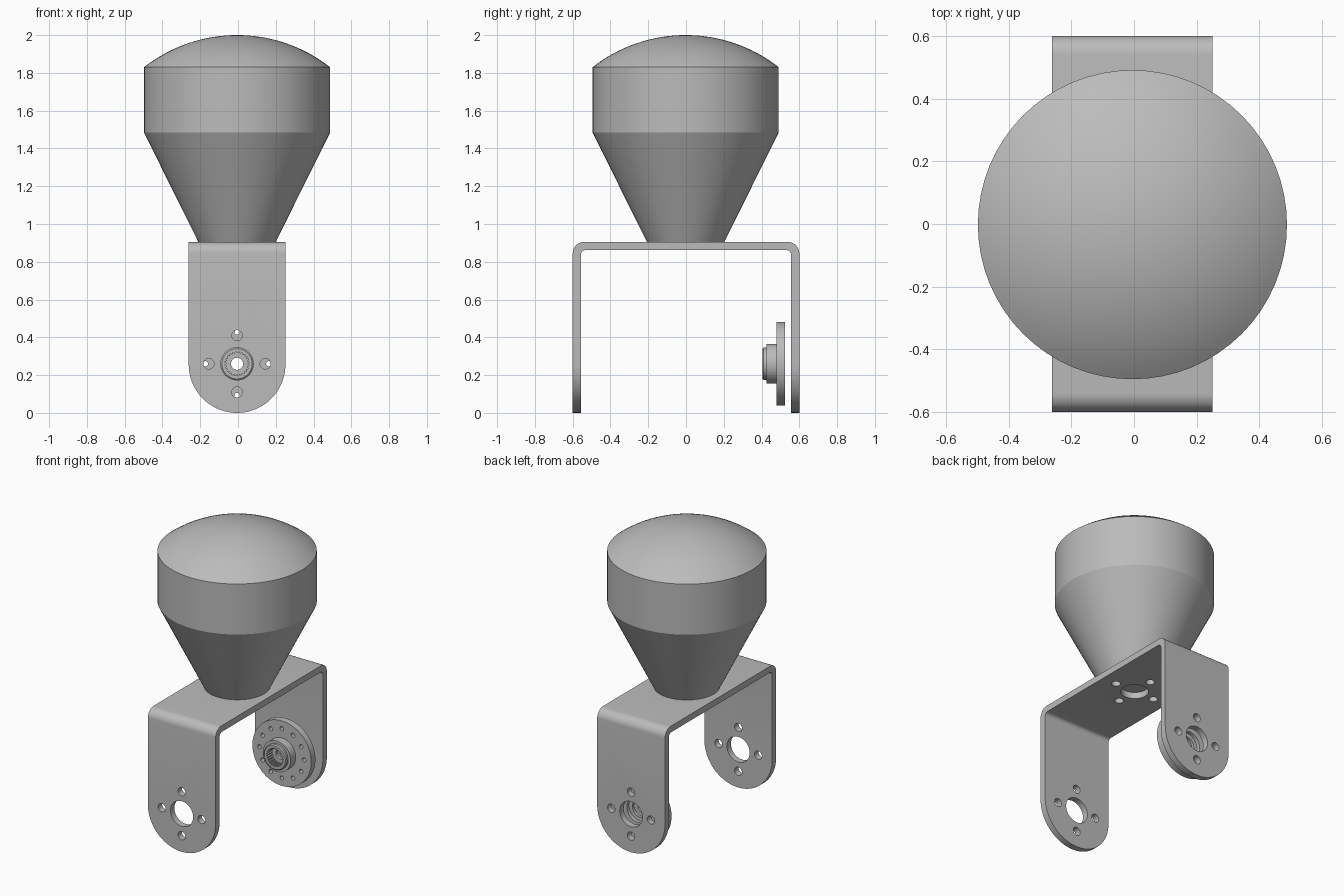
import bpy, bmesh, math
from mathutils import Matrix, Vector

cube = bpy.data.objects.get("Cube")
if cube:
    bpy.data.objects.remove(cube, do_unlink=True)

CX = -0.005            # shared centre line of all parts
PIVOT = 0.26           # height of the leg holes
HALF = 0.256           # half width of the bracket
TOP, SIDE, THICK = 0.905, 0.6, 0.043

metal = bpy.data.materials.new("plain_grey")
metal.use_nodes = True
grey = (0.5, 0.5, 0.5, 1)
metal.diffuse_color = grey
metal.node_tree.nodes["Principled BSDF"].inputs["Base Color"].default_value = grey


def finish(name, bm):
    bmesh.ops.recalc_face_normals(bm, faces=bm.faces)
    mesh = bpy.data.meshes.new(name)
    bm.to_mesh(mesh)
    bm.free()
    mesh.materials.append(metal)
    ob = bpy.data.objects.new(name, mesh)
    bpy.context.collection.objects.link(ob)
    return ob


def activate(ob):
    bpy.ops.object.select_all(action="DESELECT")
    ob.select_set(True)
    bpy.context.view_layer.objects.active = ob


def smooth(ob, degrees=30):
    activate(ob)
    bpy.ops.object.shade_smooth_by_angle(angle=math.radians(degrees))


def boolean(ob, cutter, operation):
    cutter.hide_render = True
    activate(ob)
    mod = ob.modifiers.new("cut", "BOOLEAN")
    mod.object, mod.operation, mod.solver = cutter, operation, "EXACT"
    bpy.ops.object.modifier_apply(modifier=mod.name)
    bpy.data.objects.remove(cutter, do_unlink=True)


def prism(name, outline, offset):
    bm = bmesh.new()
    face = bm.faces.new([bm.verts.new(p) for p in outline])
    result = bmesh.ops.extrude_face_region(bm, geom=[face])
    verts = [v for v in result["geom"] if isinstance(v, bmesh.types.BMVert)]
    bmesh.ops.translate(bm, verts=verts, vec=offset)
    return finish(name, bm)


def arc(cx, cy, r, start, end, steps):
    angles = [math.radians(start + (end - start) * i / steps) for i in range(steps + 1)]
    return [(cx + r * math.cos(a), cy + r * math.sin(a)) for a in angles]


def add_hole(bm, centre, radius, depth, along_y):
    turn = Matrix.Rotation(math.pi / 2, 4, "X") if along_y else Matrix()
    bmesh.ops.create_cone(bm, cap_ends=True, segments=32, radius1=radius, radius2=radius,
                          depth=depth, matrix=Matrix.Translation(centre) @ turn)


def lathe(name, rings, segments, matrix, closed=False):
    """Rings are (radius, height, tooth depth); teeth alternate round the ring."""
    bm = bmesh.new()
    rows = []
    for radius, height, tooth in rings:
        row = []
        for i in range(segments):
            a = 2 * math.pi * i / segments
            r = radius - (tooth if i % 4 < 2 else 0)
            row.append(bm.verts.new(matrix @ Vector((r * math.cos(a), r * math.sin(a), height))))
        rows.append(row)
    pairs = list(zip(rows, rows[1:]))
    if closed:
        pairs.append((rows[-1], rows[0]))
    for low, high in pairs:
        for i in range(segments):
            j = (i + 1) % segments
            bm.faces.new((low[i], low[j], high[j], high[i]))
    if not closed:
        bm.faces.new(rows[0])
        bm.faces.new(rows[-1])
    return finish(name, bm)


# Bracket: bent strip, trimmed to rounded leg ends, then drilled
def bend(side, top, r):
    return ([(side, -0.02)] + arc(side - r, top - r, r, 0, 90, 8)
            + arc(r - side, top - r, r, 90, 180, 8) + [(-side, -0.02)])


strip = bend(SIDE, TOP, 0.06) + bend(SIDE - THICK, TOP - THICK, 0.025)[::-1]
bracket = prism("bracket", [(CX - 0.4, y, z) for y, z in strip], (0.8, 0, 0))

ends = arc(CX, HALF, HALF, 180, 360, 40) + [(CX + HALF, 1), (CX - HALF, 1)]
boolean(bracket, prism("trim", [(x, -1, z) for x, z in ends], (0, 2, 0)), "INTERSECT")

holes = bmesh.new()
for along_y, centre, depth in ((True, Vector((CX, 0, PIVOT)), 1.4),
                               (False, Vector((CX, 0, TOP)), 0.2)):
    add_hole(holes, centre, 0.086, depth, along_y)
    for k in range(4):
        a = k * math.pi / 2
        u, v = 0.15 * math.cos(a), 0.15 * math.sin(a)
        add_hole(holes, centre + Vector((u, 0, v) if along_y else (u, v, 0)),
                 0.028, depth, along_y)
boolean(bracket, finish("bracket_holes", holes), "DIFFERENCE")
smooth(bracket)

# Knob: tapered neck, upright wall and shallow dome
R, WALL, PEAK = 0.493, 1.83, 2.0
sphere = (R * R + (PEAK - WALL) ** 2) / (2 * (PEAK - WALL))
rim = math.asin(R / sphere)
rings = [(0.205, TOP, 0), (R, 1.485, 0)]
for i in range(16):
    a = rim * (1 - i / 16)
    rings.append((sphere * math.sin(a), PEAK - sphere + sphere * math.cos(a), 0))
rings.append((0.004, PEAK, 0))
knob = lathe("knob", rings, 64, Matrix.Translation((CX, -0.002, 0)))
smooth(knob, 25)

# Servo horn: stepped disc with toothed socket, screw hole and back recess
along = Matrix.Translation((CX, 0, PIVOT)) @ Matrix.Rotation(-math.pi / 2, 4, "X")
profile = [(0.064, 0.405, 0.008), (0.08, 0.405, 0), (0.086, 0.411, 0), (0.086, 0.425, 0),
           (0.105, 0.425, 0), (0.105, 0.48, 0), (0.222, 0.48, 0), (0.222, 0.525, 0),
           (0.085, 0.525, 0), (0.085, 0.5, 0), (0.06, 0.5, 0), (0.06, 0.482, 0),
           (0.032, 0.482, 0), (0.032, 0.46, 0), (0.064, 0.46, 0.008)]
horn = lathe("servo_horn", profile, 96, along, closed=True)
holes = bmesh.new()
for k in range(12):
    a = k * math.pi / 6
    add_hole(holes, (CX + 0.168 * math.cos(a), 0.5, PIVOT + 0.168 * math.sin(a)),
             0.014, 0.2, True)
boolean(horn, finish("horn_holes", holes), "DIFFERENCE")
smooth(horn)
